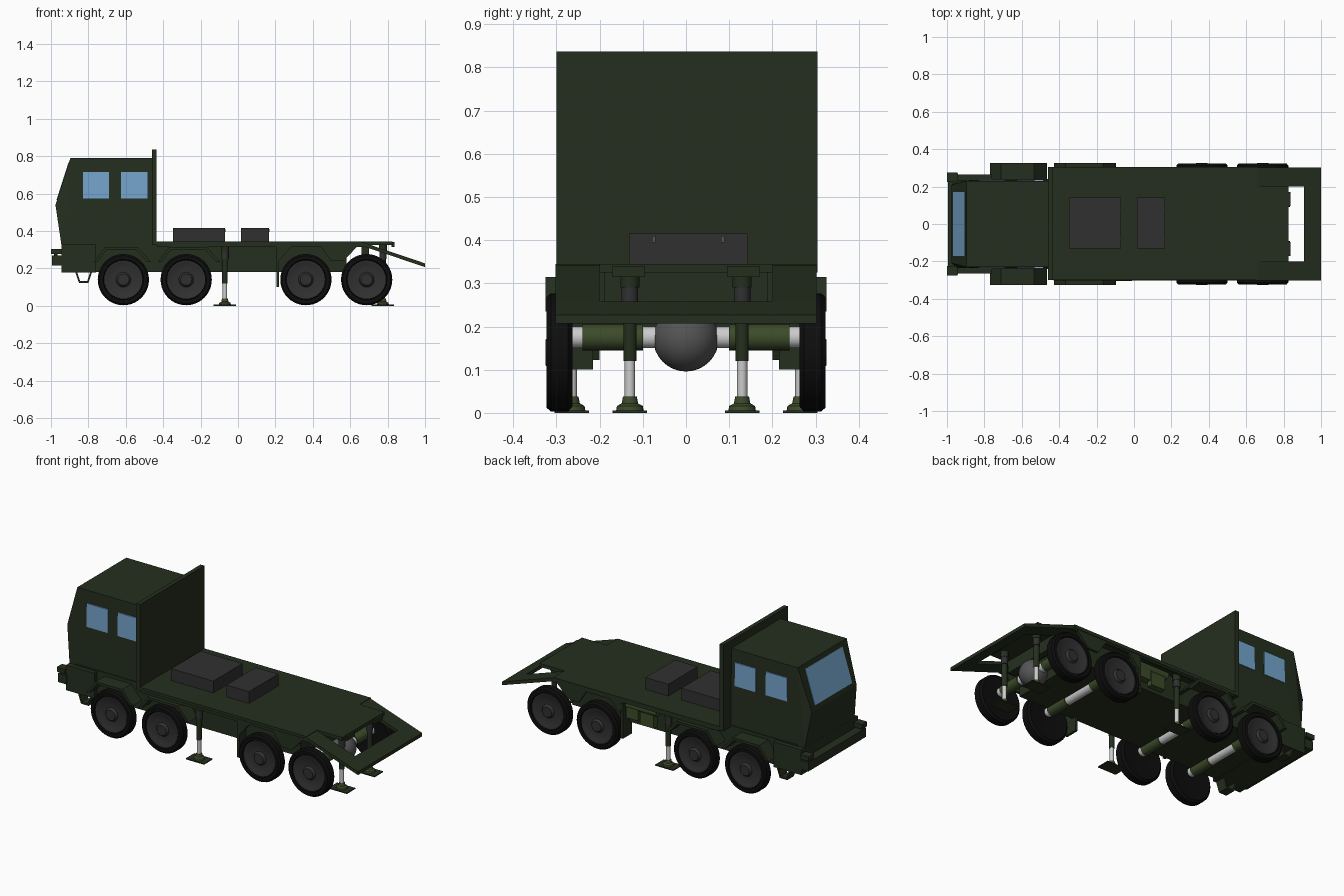
import bpy, bmesh, math
from mathutils import Matrix

if "Cube" in bpy.data.objects:
    bpy.data.objects.remove(bpy.data.objects["Cube"])


def mat(name, c):
    m = bpy.data.materials.new(name)
    m.diffuse_color = (*c, 1)
    m.use_nodes = True
    m.node_tree.nodes["Principled BSDF"].inputs["Base Color"].default_value = m.diffuse_color
    return m


GREEN = mat("dark_green", (0.018, 0.028, 0.013))
OLIVE = mat("olive", (0.045, 0.07, 0.022))
BLACK = mat("rubber", (0.004, 0.004, 0.004))
DARK = mat("dark_grey", (0.03, 0.03, 0.03))
STEEL = mat("steel", (0.6, 0.6, 0.6))
GREY = mat("mid_grey", (0.09, 0.09, 0.09))
GLASS = mat("glass", (0.18, 0.38, 0.61))


def finish(name, bm, m):
    bmesh.ops.recalc_face_normals(bm, faces=bm.faces)
    me = bpy.data.meshes.new(name)
    bm.to_mesh(me)
    bm.free()
    ob = bpy.data.objects.new(name, me)
    bpy.context.collection.objects.link(ob)
    me.materials.append(m)
    return ob


def box(name, x, y, z, m=GREEN):
    bm = bmesh.new()
    bmesh.ops.create_cube(bm, size=1)
    for v in bm.verts:
        for i, r in enumerate((x, y, z)):
            v.co[i] = (r[0] + r[1]) / 2 + v.co[i] * abs(r[1] - r[0])
    return finish(name, bm, m)


def prism(name, pts, y0, y1, m=GREEN):
    # side outline (x, z) extruded across y
    bm = bmesh.new()
    f = bm.faces.new([bm.verts.new((x, y0, z)) for x, z in pts])
    r = bmesh.ops.extrude_face_region(bm, geom=[f])
    for v in r["geom"]:
        if isinstance(v, bmesh.types.BMVert):
            v.co.y = y1
    return finish(name, bm, m)


def lathe(name, prof, loc, m, axis="Z", n=32, flip=1):
    # outline (radius, height) turned about an axis
    bm = bmesh.new()
    rings = []
    for r, h in prof:
        rings.append([bm.verts.new((r * math.cos(2 * math.pi * i / n),
                                    r * math.sin(2 * math.pi * i / n), h * flip)) for i in range(n)])
    for a, b in zip(rings, rings[1:]):
        for i in range(n):
            j = (i + 1) % n
            bm.faces.new((a[i], a[j], b[j], b[i]))
    bm.faces.new(rings[0])
    bm.faces.new(rings[-1])
    if axis == "Y":
        bm.transform(Matrix.Rotation(-math.pi / 2, 4, "X"))
    elif axis == "X":
        bm.transform(Matrix.Rotation(math.pi / 2, 4, "Y"))
    bm.transform(Matrix.Translation(loc))
    ob = finish(name, bm, m)
    bpy.ops.object.select_all(action="DESELECT")
    ob.select_set(True)
    bpy.context.view_layer.objects.active = ob
    bpy.ops.object.shade_smooth_by_angle(angle=math.radians(35))
    return ob


# cab shell with slanted nose and cut lower corners
bm = bmesh.new()
for x, y, z in [(-.896, .23, .79), (-.46, .23, .79), (-.46, .235, .33),
                (-.976, .21, .54), (-.845, .235, .54), (-.944, .235, .325)]:
    for s in (1, -1):
        bm.verts.new((x, y * s, z))
bmesh.ops.convex_hull(bm, input=bm.verts)
bmesh.ops.dissolve_limit(bm, angle_limit=0.01, verts=bm.verts, edges=bm.edges)
finish("cab", bm, GREEN)

# windows
prism("windshield", [(-.971, .565), (-.907, .765), (-.895, .765), (-.955, .565)], -.175, .175, GLASS)
for s in (1, -1):
    for x in (-.83, -.625):
        box("side_window", (x, x + .14), (s * .22, s * .238), (.575, .715), GLASS)

# headboard, cab base, bumper
box("headboard", (-.46, -.435), (-.30, .305), (.335, .837))
box("cab_base", (-.945, -.76), (-.265, .265), (.178, .328))
box("bumper", (-.995, -.94), (-.27, .27), (.215, .268))
for s in (1, -1):
    box("headlight", (-1.0, -.945), (s * .225, s * .275), (.278, .305))
    box("lamp_post", (-.985, -.965), (s * .245, s * .255), (.26, .285))
    # step hoop
    prism("cab_step", [(-.87, .18), (-.85, .122), (-.8, .122), (-.78, .18), (-.79, .18),
                       (-.806, .132), (-.844, .132), (-.86, .18)], s * .2, s * .262)

# chassis and deck
box("chassis", (-.9, .58), (-.24, .24), (.18, .335))
box("deck", (-.46, .66), (-.30, .305), (.325, .345))
box("rear_deck", (.64, .825), (-.2, .2), (.325, .345))
box("rear_crossbeam", (.66, .7), (-.19, .19), (.255, .33))

# rear ramp frame
for s in (1, -1):
    prism("ramp_rail", [(.65, .345), (.92, .254), (.92, .234), (.65, .325)], s * .2, s * .302)
    box("ramp_hinge", (.82, .836), (s * .095, s * .17), (.315, .34))
    # side skirt with flares around the rear wheels
    prism("deck_skirt", [(-.43, .33), (.67, .33), (.67, .315), (.635, .315), (.565, .24), (.495, .24),
                         (.445, .315), (.285, .315), (.22, .24), (.215, .315), (-.43, .315)],
          s * .287, s * .302)
    box("mudflap", (.205, .22), (s * .215, s * .3), (.1, .32))
prism("ramp_end", [(.91, .2575), (1.0, .227), (1.0, .207), (.91, .2375)], -.302, .302)

# front fenders
for x0, x1 in ((-.77, -.465), (-.427, -.096)):
    for s in (1, -1):
        prism("fender", [(x0, .235), (x0 + .06, .315), (x1 - .07, .315), (x1, .235), (x1 - .02, .235),
                         (x1 - .078, .3), (x0 + .068, .3), (x0 + .018, .235)], s * .22, s * .326)

# wheels and axles
for k, x in enumerate((-.613, -.277, .363, .688)):
    for s in (1, -1):
        at = (x, s * .263, .14)
        lathe("tyre", [(.1, .004), (.125, 0), (.137, .01), (.137, .05), (.128, .06), (.108, .06), (.105, .045)],
              at, BLACK, "Y", 40, s)
        lathe("rim", [(.104, .03), (.104, .055), (.096, .055), (.085, .048), (.04, .048),
                      (.034, .058), (.03, .062)], at, DARK, "Y", 32, s)
        lathe("axle_sleeve", [(.03, .1), (.03, .24)], (x, 0, .175), OLIVE, "Y", 24, s)
    lathe("axle_shaft", [(.025, -.275), (.025, .275)], (x, 0, .175), STEEL, "Y", 24)
    if k == 3:
        prof = [(.076 * math.sin(math.pi * i / 16) + 1e-4, -.076 * math.cos(math.pi * i / 16)) for i in range(17)]
        lathe("differential", prof, (x, 0, .172), GREY, "Y", 32)

# support jacks
for x, y in ((-.07, .265), (.775, .13)):
    for s in (1, -1):
        at = (x, s * y, 0)
        lathe("jack_collar", [(.022, .29), (.022, .33)], at, GREEN, n=20)
        lathe("jack_neck", [(.019, .25), (.019, .29)], at, DARK, n=20)
        lathe("jack_sleeve", [(.015, .12), (.015, .26)], at, GREEN, n=20)
        lathe("jack_rod", [(.012, .03), (.012, .13)], at, STEEL, n=20)
        lathe("jack_foot", [(.032, .004), (.03, .016), (.019, .022), (.016, .038)], at, OLIVE, n=20)
        box("jack_plate", (x - .06, x + .06), (s * y - .04, s * y + .04), (0, .006))

# grey lockers on the deck
for x0, x1 in ((-.347, -.07), (.016, .165)):
    box("deck_locker", (x0, x1), (-.132, .143), (.34, .415), DARK)
    for y in (-.075, .085):
        box("locker_latch", (x1, x1 + .004), (y - .004, y + .004), (.395, .41), GREY)

# equipment slung on the back side
box("side_tank", (.02, .11), (.23, .275), (.2, .28), OLIVE)
box("side_battery", (.12, .2), (.23, .28), (.22, .29), OLIVE)
lathe("air_bottle", [(.022, 0), (.022, .2)], (.0, .262, .295), OLIVE, "X", 20)
